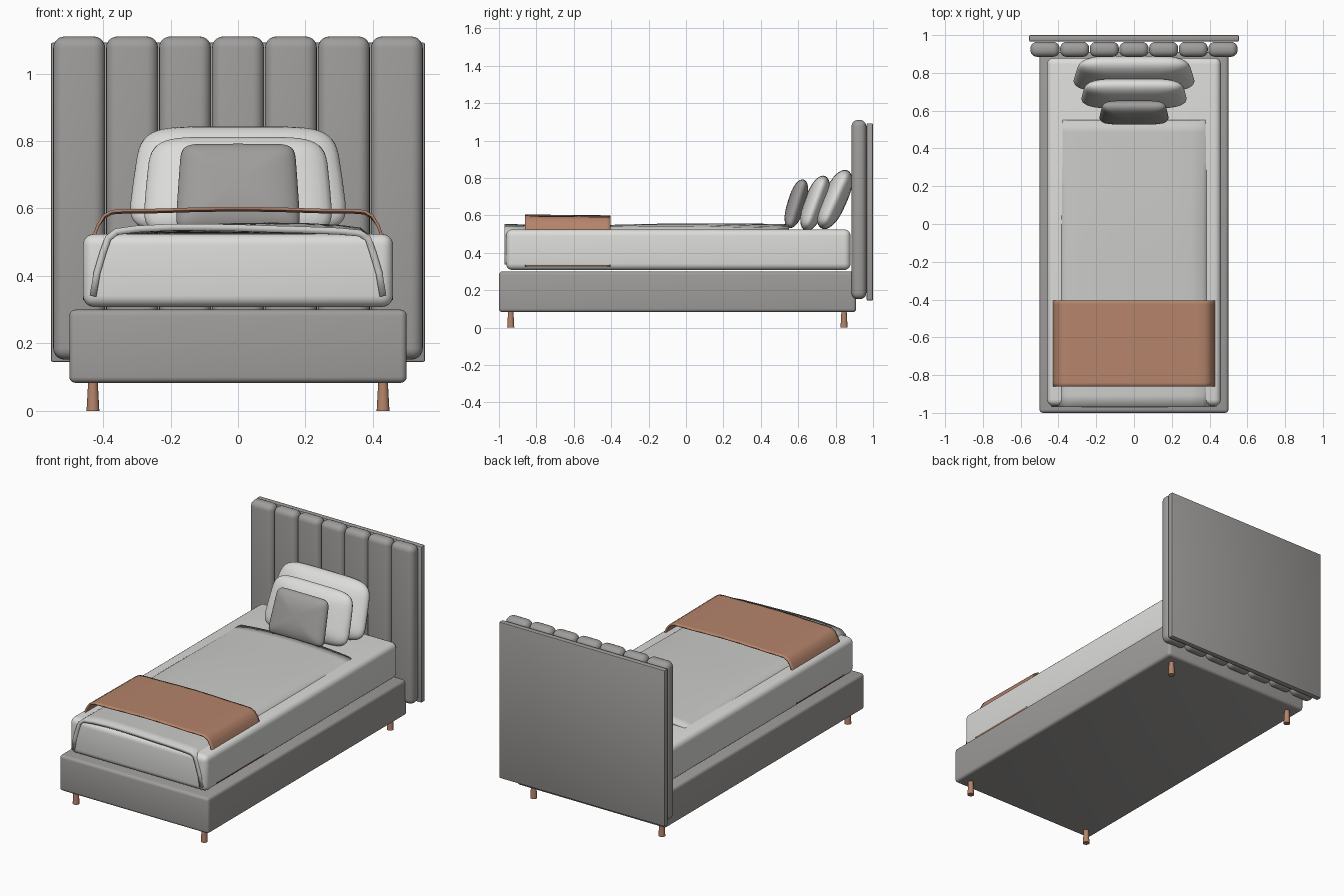
import bpy, bmesh, math
from mathutils import Matrix

if "Cube" in bpy.data.objects:
    bpy.data.objects.remove(bpy.data.objects["Cube"])


def material(name, rgb):
    m = bpy.data.materials.new(name)
    m.diffuse_color = (*rgb, 1)
    m.use_nodes = True
    m.node_tree.nodes["Principled BSDF"].inputs["Base Color"].default_value = m.diffuse_color
    return m


GREY = material("grey upholstery", (0.35, 0.34, 0.33))
WHITE = material("white linen", (0.72, 0.72, 0.70))
DUVET = material("pale grey duvet", (0.60, 0.60, 0.585))
COPPER = material("copper brown", (0.46, 0.23, 0.145))


def finish(name, bm, mat, angle=40):
    bmesh.ops.recalc_face_normals(bm, faces=bm.faces)
    me = bpy.data.meshes.new(name)
    bm.to_mesh(me)
    bm.free()
    me.materials.append(mat)
    ob = bpy.data.objects.new(name, me)
    bpy.context.collection.objects.link(ob)
    bpy.ops.object.select_all(action='DESELECT')
    ob.select_set(True)
    bpy.context.view_layer.objects.active = ob
    bpy.ops.object.shade_smooth_by_angle(angle=math.radians(angle))
    return ob


def rounded_box(name, lo, hi, bevel, mat, segments=4):
    bm = bmesh.new()
    bmesh.ops.create_cube(bm, size=1)
    for v in bm.verts:
        v.co = [(lo[i] + hi[i]) / 2 + v.co[i] * (hi[i] - lo[i]) for i in range(3)]
    bmesh.ops.bevel(bm, geom=bm.edges[:], offset=bevel, segments=segments,
                    profile=0.5, affect='EDGES')
    return finish(name, bm, mat)


def draped_sheet(name, half, y0, y1, thick, mat, wave):
    """Sweep a mirrored x/z profile along y, with soft waves on the flat top."""
    profile = [(-x, z) for x, z in reversed(half) if x > 0] + half
    bm = bmesh.new()
    n = 24
    top = half[0][1]
    rows = []
    for j in range(n + 1):
        y = y0 + (y1 - y0) * j / n
        rows.append([bm.verts.new((x, y, z + (wave(x, y) if z > top - 0.03 else 0)))
                     for x, z in profile])
    for a, b in zip(rows, rows[1:]):
        for i in range(len(profile) - 1):
            bm.faces.new((a[i], a[i + 1], b[i + 1], b[i]))
    bmesh.ops.recalc_face_normals(bm, faces=bm.faces)
    ob = finish(name, bm, mat)
    mod = ob.modifiers.new("thickness", 'SOLIDIFY')
    mod.thickness = thick
    mod.offset = 0
    return ob


def pillow(name, w, h, d, centre, tilt, mat, taper=0.06, e=0.36):
    """Cushion: rounded-square outline with a swollen lens section."""
    def sp(v, p):
        return math.copysign(abs(v) ** p, v)
    bm = bmesh.new()
    n, m = 48, 16
    rings = []
    for j in range(1, m):
        phi = -math.pi / 2 + math.pi * j / m
        k, y = math.cos(phi) ** 0.75, d / 2 * math.sin(phi)
        ring = []
        for i in range(n):
            t = 2 * math.pi * i / n
            u, v = sp(math.cos(t), e) * k, sp(math.sin(t), e) * k
            ring.append(bm.verts.new((w / 2 * u * (1 - taper * v), y, h / 2 * v)))
        rings.append(ring)
    for a, b in zip(rings, rings[1:]):
        for i in range(n):
            bm.faces.new((a[i], a[(i + 1) % n], b[(i + 1) % n], b[i]))
    for ring, y in ((rings[0], -d / 2), (rings[-1], d / 2)):
        pole = bm.verts.new((0, y, 0))
        for i in range(n):
            bm.faces.new((pole, ring[i], ring[(i + 1) % n]))
    bm.transform(Matrix.Translation(centre) @ Matrix.Rotation(-math.radians(tilt), 4, 'X'))
    return finish(name, bm, mat, 60)


# Headboard: back panel and seven padded channels
rounded_box("headboard_panel", (-0.555, 0.966, 0.145), (0.555, 1.0, 1.092), 0.006, GREY, 2)
for i in range(7):
    x = (i - 3) * 0.157
    rounded_box(f"headboard_channel_{i + 1}", (x - 0.077, 0.885, 0.152),
                (x + 0.077, 0.964, 1.11), 0.034, GREY, 5)

# Upholstered base and mattress
rounded_box("bed_base", (-0.5, -1.0, 0.083), (0.5, 0.91, 0.30), 0.018, GREY)
rounded_box("mattress", (-0.46, -0.962, 0.308), (0.46, 0.88, 0.525), 0.034, WHITE, 5)

# Tapered legs
for sx in (-1, 1):
    for y in (-0.937, 0.845):
        bm = bmesh.new()
        bmesh.ops.create_cone(bm, cap_ends=True, segments=20, radius1=0.019,
                              radius2=0.014, depth=0.09,
                              matrix=Matrix.Translation((sx * 0.43, y, 0.045)))
        finish(f"leg_{'left' if sx < 0 else 'right'}_{'front' if y < 0 else 'back'}", bm, COPPER)

# Duvet draped over the mattress
draped_sheet("duvet", [(0, 0.543), (0.1, 0.542), (0.2, 0.540), (0.3, 0.535), (0.36, 0.528),
                       (0.385, 0.512), (0.40, 0.47), (0.418, 0.41), (0.43, 0.34)],
             -0.97, 0.55, 0.02, DUVET,
             lambda x, y: 0.004 * math.sin(7 * x + 3 * y) + 0.003 * math.cos(5 * y))

# Throw blanket across the foot
draped_sheet("throw_blanket", [(0, 0.594), (0.12, 0.593), (0.25, 0.591), (0.34, 0.592), (0.375, 0.590),
                               (0.397, 0.578), (0.415, 0.55), (0.43, 0.51),
                               (0.445, 0.44), (0.452, 0.38), (0.455, 0.328)],
             -0.86, -0.405, 0.009, COPPER,
             lambda x, y: 0.004 * math.cos(5 * x) - 0.01 * (y + 0.63))

# Pillows leaning on the headboard
pillow("back_pillow", 0.62, 0.34, 0.13, (0, 0.795, 0.685), 24, WHITE, 0.07)
pillow("middle_pillow", 0.545, 0.31, 0.115, (0, 0.69, 0.665), 20, WHITE, 0.05)
pillow("front_cushion", 0.355, 0.27, 0.095, (0, 0.59, 0.662), 17, GREY, 0.05, 0.22)
